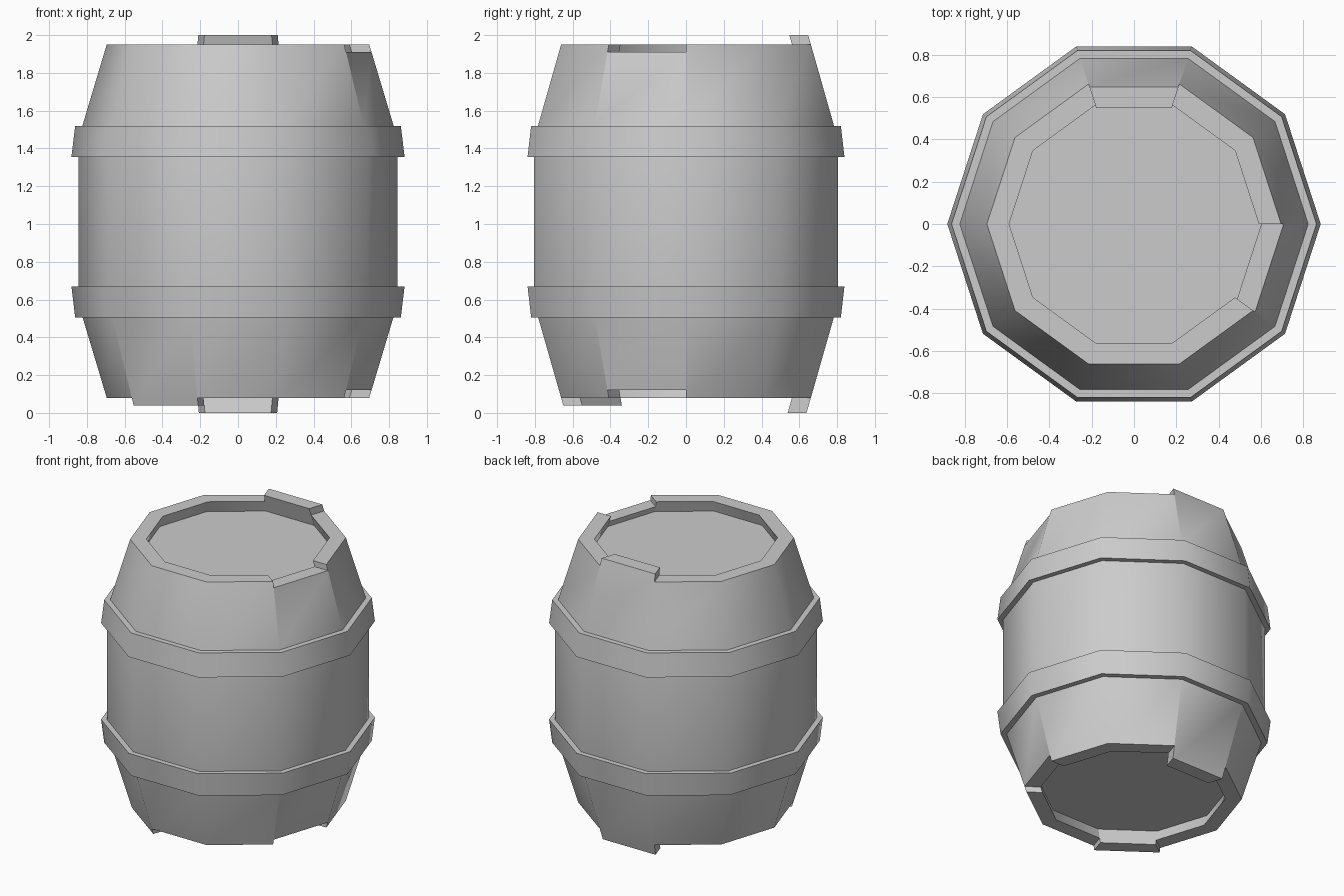
import bpy
import bmesh
from math import sin, cos, pi, radians

if "Cube" in bpy.data.objects:
    bpy.data.objects.remove(bpy.data.objects["Cube"])

SIDES = 10
RIM_LOW, RIM_HIGH = 0.08, 1.95
HEIGHT_SUM = RIM_LOW + RIM_HIGH
WALL = 0.105

GREY = (0.6, 0.6, 0.6, 1)
grey = bpy.data.materials.new("plain grey")
grey.use_nodes = True
grey.diffuse_color = GREY
grey.node_tree.nodes["Principled BSDF"].inputs["Base Color"].default_value = GREY


def point(sector, r, z):
    a = 2 * pi * sector / SIDES
    return (r * cos(a), r * sin(a), z)


def outer(z):
    """Outside radius of the tapered ends."""
    return 0.695 + 0.3 * (min(z, HEIGHT_SUM - z) - RIM_LOW)


def inner(z):
    return outer(z) - WALL


def add_face(bm, corners):
    bm.faces.new([bm.verts.new(c) for c in corners])


def add_sector(bm, k, profile):
    """One side of the barrel, from a profile of (radius, height)."""
    for (r0, z0), (r1, z1) in zip(profile, profile[1:]):
        add_face(bm, [point(k, r0, z0), point(k + 1, r0, z0),
                      point(k + 1, r1, z1), point(k, r1, z1)])


def add_step(bm, k, low, high):
    """Radial end face where neighbouring staves differ in length."""
    if low != high:
        add_face(bm, [point(k, inner(low), low), point(k, outer(low), low),
                      point(k, outer(high), high), point(k, inner(high), high)])


def finish(name, bm):
    bmesh.ops.remove_doubles(bm, verts=bm.verts, dist=0.0005)
    mesh = bpy.data.meshes.new(name)
    bm.to_mesh(mesh)
    bm.free()
    mesh.materials.append(grey)
    obj = bpy.data.objects.new(name, mesh)
    bpy.context.collection.objects.link(obj)
    bpy.ops.object.select_all(action="DESELECT")
    obj.select_set(True)
    bpy.context.view_layer.objects.active = obj
    bpy.ops.object.shade_smooth_by_angle(angle=radians(45))


def ring(name, profile):
    bm = bmesh.new()
    for k in range(SIDES):
        add_sector(bm, k, profile)
    finish(name, bm)


# Staves: three are longer or shorter than the rest
tops = [RIM_HIGH] * SIDES
bottoms = [RIM_LOW] * SIDES
tops[2], bottoms[2] = 2.0, 0.0      # long back stave
tops[9], bottoms[9] = 1.91, 0.12    # short front left stave
bottoms[6] = 0.04                   # slipped front right stave

LID_LOW, LID_HIGH = 0.16, 1.87
bm = bmesh.new()
for k in range(SIDES):
    b, t = bottoms[k], tops[k]
    add_sector(bm, k, [(inner(LID_LOW), LID_LOW), (inner(b), b), (outer(b), b),
                       (outer(0.505), 0.505), (0.845, 0.67),
                       (0.845, 1.36), (outer(1.525), 1.525),
                       (outer(t), t), (inner(t), t), (inner(LID_HIGH), LID_HIGH)])
    add_step(bm, k, tops[k - 1], tops[k])
    add_step(bm, k, bottoms[k], bottoms[k - 1])
finish("barrel_staves", bm)

# Recessed lids
ring("top_lid", [(inner(LID_HIGH), LID_HIGH), (0, LID_HIGH)])
ring("bottom_lid", [(0, LID_LOW), (inner(LID_LOW), LID_LOW)])

# Hoops, both wider at the side nearer the middle
ring("lower_hoop", [(0.81, 0.505), (0.862, 0.505), (0.882, 0.67), (0.84, 0.67)])
ring("upper_hoop", [(0.84, 1.355), (0.882, 1.355), (0.862, 1.52), (0.81, 1.52)])
